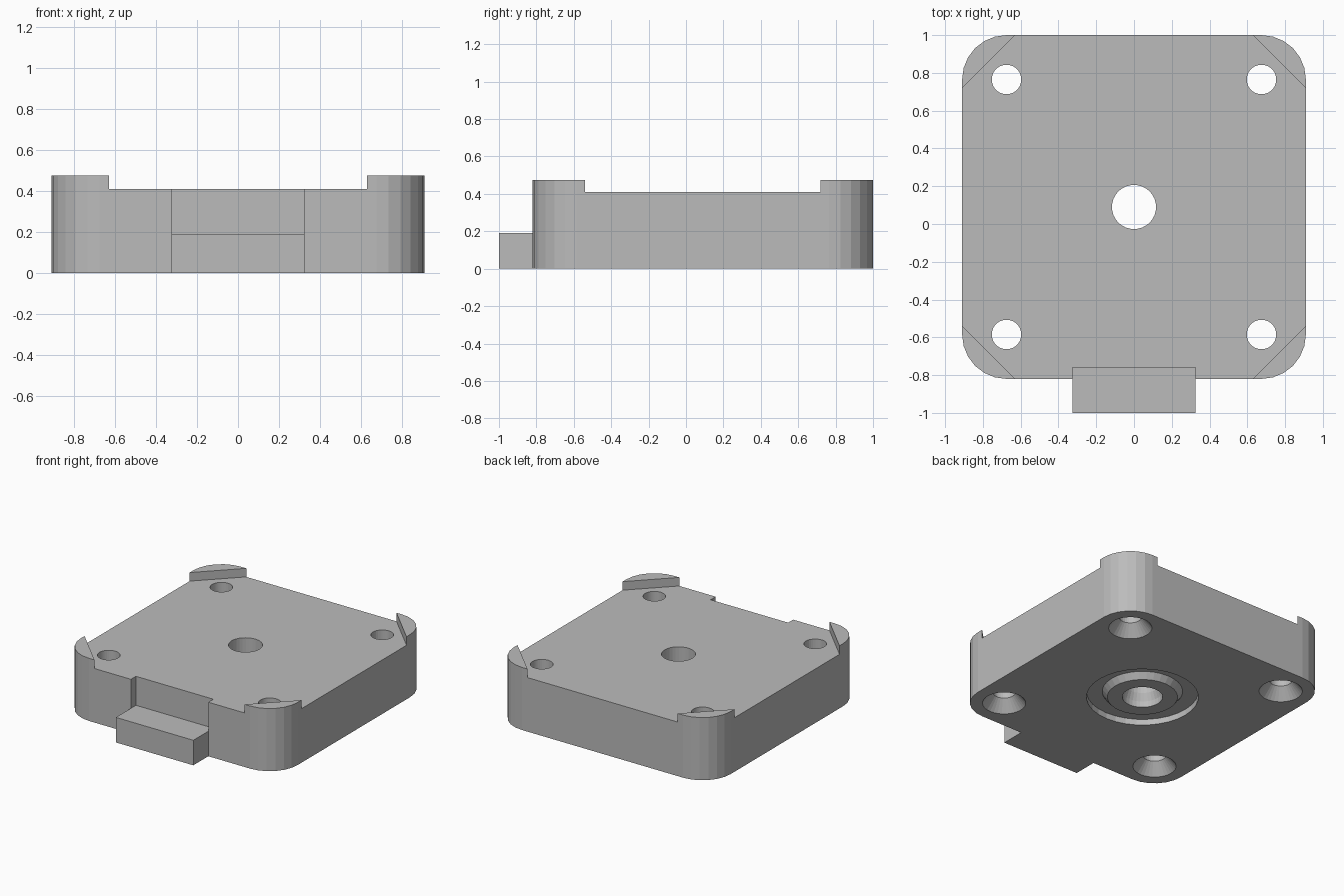
import bpy, bmesh, math
from math import cos, sin, pi

cube = bpy.data.objects.get("Cube")
if cube:
    bpy.data.objects.remove(cube, do_unlink=True)

# Main dimensions
CY = 0.09               # centre of the square body along y
HALF, RADIUS = 0.91, 0.235
HOLE = HALF - RADIUS    # screw holes share the corner centres
DECK, TOP = 0.41, 0.475

grey = bpy.data.materials.new("plain grey")
grey.use_nodes = True
grey.diffuse_color = (0.5, 0.5, 0.5, 1)
grey.node_tree.nodes["Principled BSDF"].inputs["Base Color"].default_value = (0.5, 0.5, 0.5, 1)


def finish(name, bm):
    bmesh.ops.recalc_face_normals(bm, faces=bm.faces)
    mesh = bpy.data.meshes.new(name)
    bm.to_mesh(mesh)
    bm.free()
    mesh.materials.append(grey)
    obj = bpy.data.objects.new(name, mesh)
    bpy.context.collection.objects.link(obj)
    return obj


def prism(name, outline, z0, z1):
    bm = bmesh.new()
    low = [bm.verts.new((x, y, z0)) for x, y in outline]
    high = [bm.verts.new((x, y, z1)) for x, y in outline]
    bm.faces.new(low)
    bm.faces.new(high)
    for i in range(len(low)):
        j = (i + 1) % len(low)
        bm.faces.new((low[i], low[j], high[j], high[i]))
    return finish(name, bm)


def box(name, x, y0, y1, z0, z1):
    return prism(name, [(-x, y0), (x, y0), (x, y1), (-x, y1)], z0, z1)


def lathe(name, profile, cx, cy, closed=False, sides=32):
    """Spin (radius, z) points; an open profile is capped at both ends."""
    bm = bmesh.new()
    rings = [[bm.verts.new((cx + r * cos(2 * pi * i / sides), cy + r * sin(2 * pi * i / sides), z))
              for i in range(sides)] for r, z in profile]
    pairs = list(zip(rings, rings[1:]))
    if closed:
        pairs.append((rings[-1], rings[0]))
    else:
        bm.faces.new(rings[0])
        bm.faces.new(rings[-1])
    for a, b in pairs:
        for i in range(sides):
            j = (i + 1) % sides
            bm.faces.new((a[i], a[j], b[j], b[i]))
    return finish(name, bm)


def combine(target, tool, operation="DIFFERENCE"):
    tool.hide_render = True
    mod = target.modifiers.new("combine", "BOOLEAN")
    mod.operation, mod.solver, mod.object = operation, "EXACT", tool
    bpy.context.view_layer.objects.active = target
    bpy.ops.object.modifier_apply(modifier=mod.name)
    bpy.data.objects.remove(tool, do_unlink=True)


# Rounded square body
outline = []
for k, (sx, sy) in enumerate([(1, 1), (-1, 1), (-1, -1), (1, -1)]):
    for i in range(7):
        a = (k + i / 6) * pi / 2
        outline.append((sx * HOLE + RADIUS * cos(a), CY + sy * HOLE + RADIUS * sin(a)))
body = prism("mounting_block", outline, 0, TOP)

# Lowered deck, leaving a raised tab on each corner
s, t = 1.1, 0.44
octagon = [(s, -t), (s, t), (t, s), (-t, s), (-s, t), (-s, -t), (-t, -s), (t, -s)]
combine(body, prism("deck_cutter", [(x, y + CY) for x, y in octagon], DECK, 0.6))

# Front notch with a projecting tongue below it
combine(body, box("notch_cutter", 0.325, -1.1, -0.76, 0.19, 0.6))
combine(body, box("tongue", 0.325, -1.0, -0.76, 0, 0.19), "UNION")

# Countersunk screw holes
for sx in (-1, 1):
    for sy in (-1, 1):
        combine(body, lathe("screw_cutter",
                            [(0.166, -0.02), (0.149, 0), (0.078, 0.085), (0.078, 0.6)],
                            sx * HOLE, CY + sy * HOLE))

# Shallow ring groove around a tapered boss on the underside
combine(body, lathe("groove_cutter",
                    [(0.385, -0.02), (0.385, 0.045), (0.277, 0.045), (0.242, 0), (0.242, -0.02)],
                    0, CY, closed=True))

# Central through hole
combine(body, lathe("centre_cutter", [(0.139, -0.02), (0.139, 0.045), (0.117, 0.1), (0.117, 0.6)], 0, CY))
